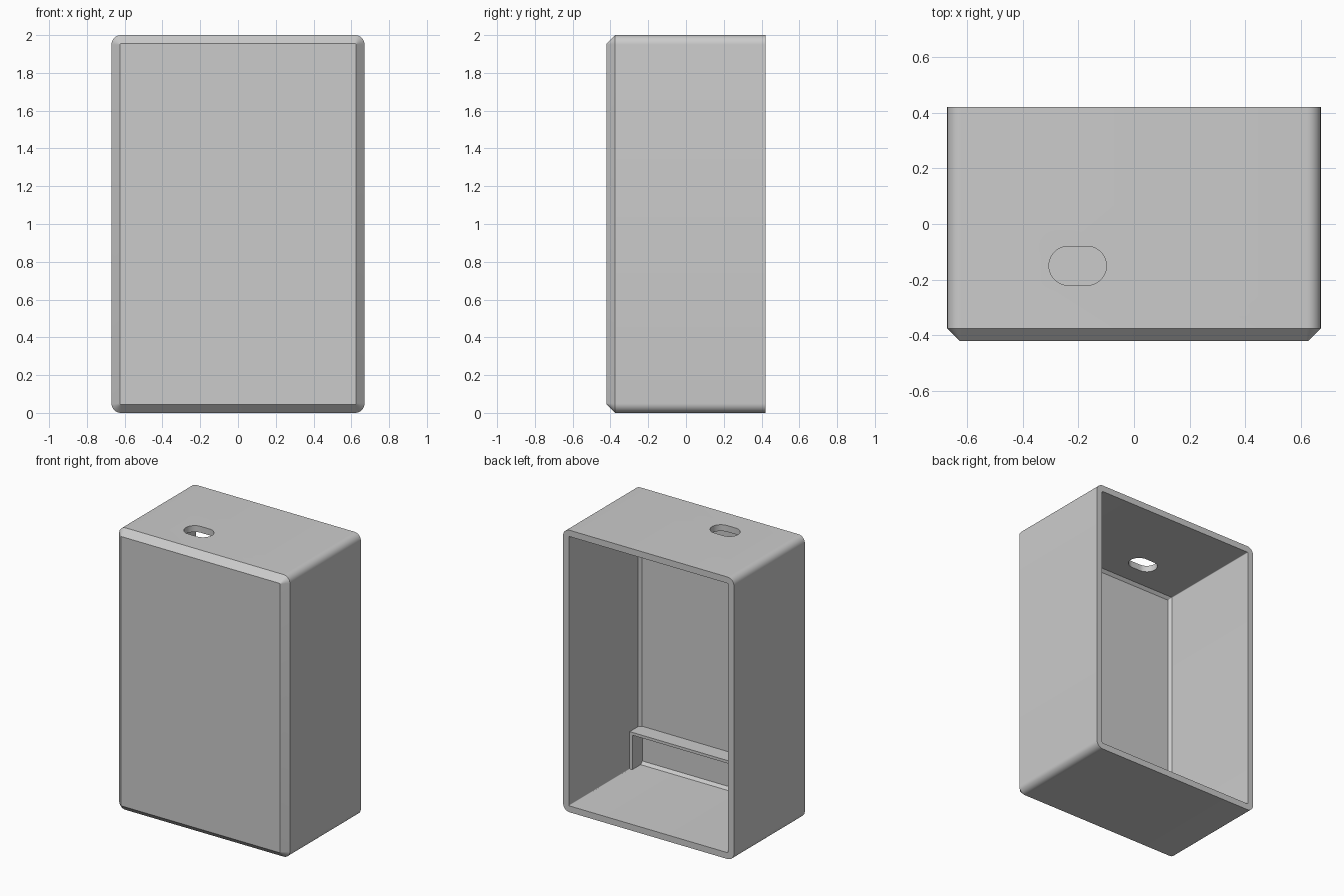
import bpy, bmesh, math

cube = bpy.data.objects.get("Cube")
if cube:
    bpy.data.objects.remove(cube, do_unlink=True)

# Main sizes
HALF_W, HEIGHT, HALF_D = 0.67, 2.0, 0.42
RADIUS, WALL = 0.05, 0.045
INNER_CHAMFER = 0.019

grey = bpy.data.materials.new("plain grey")
grey.use_nodes = True
colour = (0.6, 0.6, 0.6, 1)
grey.diffuse_color = colour
grey.node_tree.nodes["Principled BSDF"].inputs["Base Color"].default_value = colour


def make_object(name, bm):
    bmesh.ops.recalc_face_normals(bm, faces=bm.faces)
    mesh = bpy.data.meshes.new(name)
    bm.to_mesh(mesh)
    bm.free()
    mesh.materials.append(grey)
    obj = bpy.data.objects.new(name, mesh)
    bpy.context.collection.objects.link(obj)
    return obj


def rounded_outline(half_x, half_y, r, steps):
    """Points around a rounded rectangle centred on the origin."""
    points = []
    for corner, (sx, sy) in enumerate([(1, 1), (-1, 1), (-1, -1), (1, -1)]):
        for i in range(steps + 1):
            a = (corner + i / steps) * math.pi / 2
            points.append((sx * (half_x - r) + r * math.cos(a),
                           sy * (half_y - r) + r * math.sin(a)))
    return points


def bridge(bm, a, b):
    for i in range(len(a)):
        j = (i + 1) % len(a)
        bm.faces.new((a[i], a[j], b[j], b[i]))


# Housing: one skin from the front panel, over the rim, to the inner panel
bm = bmesh.new()
sections = [(WALL, -HALF_D), (0, WALL - HALF_D), (0, HALF_D), (WALL, HALF_D),
            (WALL, WALL - HALF_D + INNER_CHAMFER),
            (WALL + INNER_CHAMFER, WALL - HALF_D)]
rings = []
for inset, y in sections:
    outline = rounded_outline(HALF_W - inset, HEIGHT / 2 - inset,
                              max(RADIUS - inset, 0.002), 8)
    rings.append([bm.verts.new((x, y, z + HEIGHT / 2)) for x, z in outline])
for a, b in zip(rings, rings[1:]):
    bridge(bm, a, b)
bm.faces.new(rings[0])
bm.faces.new(rings[-1])
housing = make_object("housing", bm)

# Slot through the top wall
bm = bmesh.new()
slot = rounded_outline(0.103, 0.07, 0.0699, 12)
low, high = [[bm.verts.new((x - 0.202, y - 0.15, z)) for x, y in slot]
             for z in (HEIGHT - 0.15, HEIGHT + 0.1)]
bridge(bm, low, high)
bm.faces.new(low)
bm.faces.new(high)
cutter = make_object("slot_cutter", bm)
cutter.hide_render = True

cut = housing.modifiers.new("slot", 'BOOLEAN')
cut.operation = 'DIFFERENCE'
cut.solver = 'EXACT'
cut.object = cutter
bpy.context.view_layer.objects.active = housing
housing.select_set(True)
bpy.ops.object.modifier_apply(modifier=cut.name)
bpy.data.objects.remove(cutter, do_unlink=True)
bpy.ops.object.shade_smooth_by_angle(angle=math.radians(30))


def box(name, x0, x1, y0, y1, z0, z1):
    bm = bmesh.new()
    bmesh.ops.create_cube(bm, size=1)
    for v in bm.verts:
        v.co = (x1 if v.co.x > 0 else x0,
                y1 if v.co.y > 0 else y0,
                z1 if v.co.z > 0 else z0)
    return make_object(name, bm)


# Inner shelf with a support plate at each end
INNER = HALF_W - WALL
PLATE, SHELF_TOP, SHELF_BACK = 0.02, 0.31, -0.262
FRONT = WALL - HALF_D - 0.005
box("shelf", -INNER - 0.005, INNER + 0.005, FRONT, SHELF_BACK, SHELF_TOP - PLATE, SHELF_TOP)
for side, name in ((1, "left_shelf_support"), (-1, "right_shelf_support")):
    edges = sorted((side * (INNER + 0.005), side * (INNER - PLATE)))
    box(name, edges[0], edges[1], FRONT, SHELF_BACK, WALL - 0.005, SHELF_TOP - PLATE)
